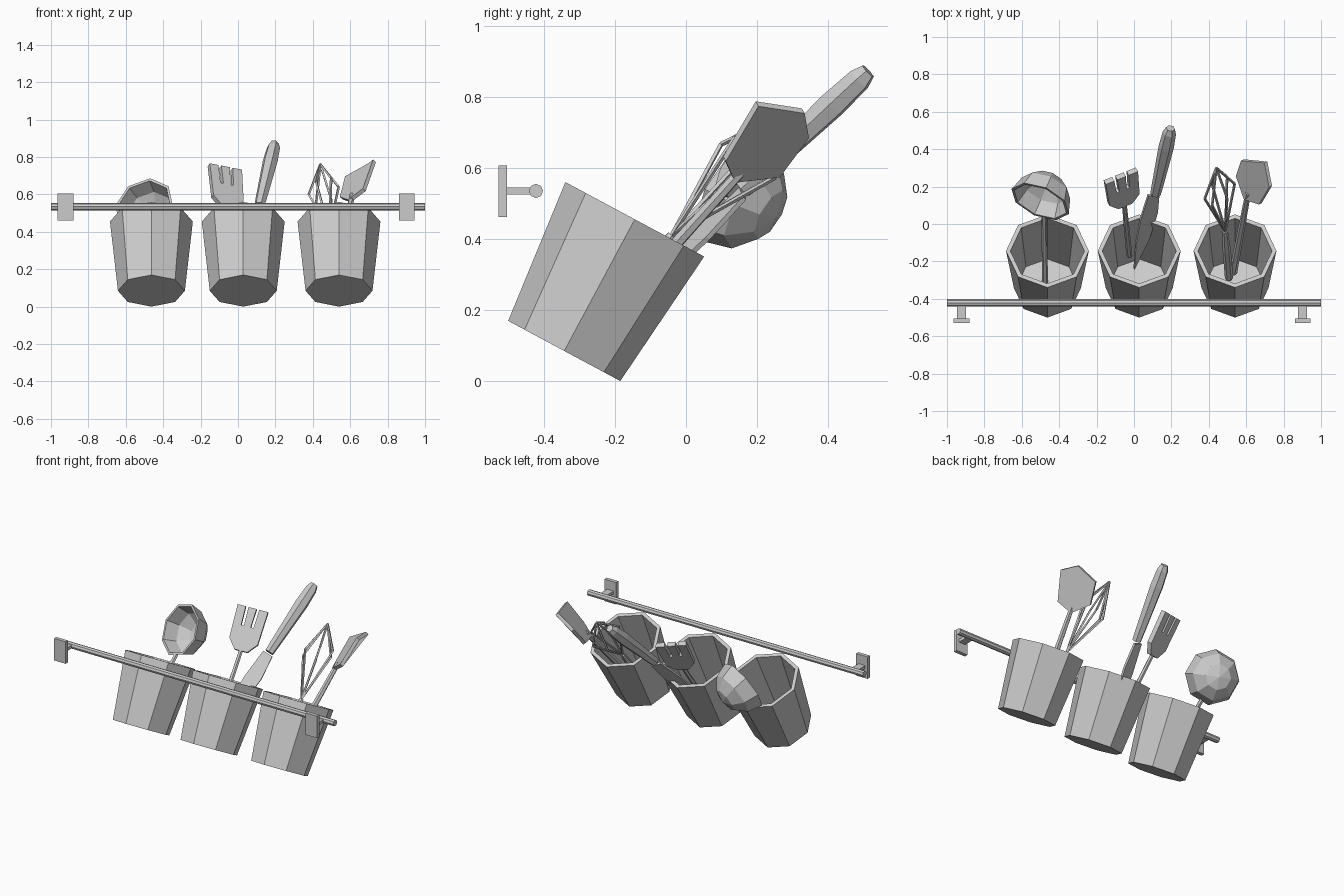
import bpy, bmesh, math
from mathutils import Matrix, Vector as V

if "Cube" in bpy.data.objects:
    bpy.data.objects.remove(bpy.data.objects["Cube"])


def finish(name, bm):
    bmesh.ops.remove_doubles(bm, verts=bm.verts, dist=0.0005)
    bmesh.ops.recalc_face_normals(bm, faces=bm.faces)
    me = bpy.data.meshes.new(name)
    bm.to_mesh(me)
    bm.free()
    ob = bpy.data.objects.new(name, me)
    bpy.context.collection.objects.link(ob)
    return ob


def lathe(bm, profile, n, mat):
    """Revolve (radius, height) pairs into n flat sides."""
    rings = [[bm.verts.new(mat @ V((r * math.cos(2 * math.pi * i / n),
                                    r * math.sin(2 * math.pi * i / n), z)))
              for i in range(n)] for r, z in profile]
    for a, b in zip(rings, rings[1:]):
        for i in range(n):
            j = (i + 1) % n
            bm.faces.new((a[i], a[j], b[j], b[i]))


def frame(origin, axis):
    return Matrix.Translation(origin) @ V(axis).to_track_quat('Z', 'Y').to_matrix().to_4x4()


def rod(bm, p, q, radii, n=6):
    p, q = V(p), V(q)
    length = (q - p).length
    pts = [(r, t * length) for t, r in radii]
    lathe(bm, [(0, 0)] + pts + [(0, length)], n, frame(p, q - p))


def slab(bm, pts, thick):
    """Thick plate from an outline of 3D points."""
    face = bm.faces.new([bm.verts.new(p) for p in pts])
    face.normal_update()
    nrm = face.normal.copy()
    bmesh.ops.translate(bm, verts=face.verts[:], vec=-nrm * thick / 2)
    ext = bmesh.ops.extrude_face_region(bm, geom=[face], use_keep_orig=True)
    verts = [e for e in ext['geom'] if isinstance(e, bmesh.types.BMVert)]
    bmesh.ops.translate(bm, verts=verts, vec=nrm * thick)


def box(bm, centre, size):
    m = Matrix.Translation(centre) @ Matrix.Diagonal((*size, 1))
    bmesh.ops.create_cube(bm, size=1, matrix=m)


def outline(origin, u, v, pts):
    u, v = V(u), V(v).normalized()
    u = (u - v * u.dot(v)).normalized()
    return [V(origin) + u * a + v * b for a, b in pts]


# wall rail
bm = bmesh.new()
rod(bm, (-1, -0.422, 0.535), (1, -0.422, 0.535), [(0, 0.02), (1, 0.02)], 8)
finish("rail", bm)

# wall brackets
for side, x in (("left", -0.922), ("right", 0.902)):
    bm = bmesh.new()
    box(bm, (x, -0.516, 0.534), (0.084, 0.024, 0.144))
    box(bm, (x, -0.467, 0.535), (0.048, 0.08, 0.02))
    finish("bracket_" + side, bm)

# tilted eight-sided cups
for i, x in enumerate((-0.463, 0.028, 0.54)):
    bm = bmesh.new()
    m = Matrix.Translation((x, -0.3425, 0.085)) @ Matrix.Rotation(math.radians(-28.2), 4, 'X')
    lathe(bm, [(0, 0), (0.179, 0), (0.2215, 0.42), (0.198, 0.42), (0.163, 0.025), (0, 0.025)], 8, m)
    finish(f"cup_{i + 1}", bm)

# ladle: open bowl and handle
bm = bmesh.new()
steps = [math.radians(a) for a in (0, 28, 58, 90)]
prof = [(0.167 * math.sin(a), -0.167 * math.cos(a)) for a in steps]
prof += [(0.152 * math.sin(a), -0.152 * math.cos(a)) for a in reversed(steps)]
lathe(bm, prof, 8, frame((-0.502, 0.12, 0.54), (-0.35, -0.8, 0.48)))
finish("ladle_bowl", bm)
bm = bmesh.new()
rod(bm, (-0.475, -0.31, 0.11), (-0.482, 0.05, 0.41), [(0, 0.016), (1, 0.014)])
finish("ladle_handle", bm)

# slotted fork: three-pronged head and handle
bm = bmesh.new()
pts = [(-0.04, 0), (0.04, 0), (0.088, 0.06), (0.094, 0.265), (0.04, 0.265), (0.036, 0.15),
       (0.019, 0.15), (0.023, 0.265), (-0.027, 0.265), (-0.023, 0.15), (-0.04, 0.15),
       (-0.044, 0.265), (-0.094, 0.265), (-0.088, 0.06)]
slab(bm, outline((-0.052, 0.105, 0.525), (0.17, 0.07, -0.03), (-0.02, 0.165, 0.235), pts), 0.03)
finish("fork_head", bm)
bm = bmesh.new()
rod(bm, (-0.025, -0.17, 0.19), (-0.052, 0.11, 0.535), [(0, 0.016), (1, 0.013)])
finish("fork_handle", bm)

# knife: blade down in the cup, faceted handle up
bm = bmesh.new()
axis = (0.195, 0.76, 0.75)
pts = [(0, 0), (0.045, 0.22), (0.055, 0.42), (0.035, 0.57), (-0.03, 0.57), (-0.04, 0.38), (-0.03, 0.2)]
slab(bm, outline((0, -0.24, 0.135), (0.8, 0.1, -0.4), axis, pts), 0.014)
finish("knife_blade", bm)
bm = bmesh.new()
rod(bm, (0.115, 0.16, 0.54), (0.195, 0.512, 0.872),
    [(0, 0.028), (0.12, 0.031), (0.72, 0.041), (0.93, 0.036), (1, 0.024)])
finish("knife_handle", bm)

# whisk: ring of bent wires on a handle
bm = bmesh.new()
neck, mid, tip = V((0.488, -0.04, 0.41)), V((0.458, 0.175, 0.62)), V((0.44, 0.3, 0.762))
e1, e2 = V((0.08, 0.04, 0.02)), V((0, -0.065, 0.065))
for i in range(6):
    a = i * math.pi / 3
    bend = mid + e1 * math.cos(a) + e2 * math.sin(a)
    rod(bm, neck, bend, [(0, 0.007), (1, 0.007)], 4)
    rod(bm, bend, tip, [(0, 0.007), (1, 0.007)], 4)
finish("whisk_wires", bm)
bm = bmesh.new()
rod(bm, (0.508, -0.29, 0.13), neck, [(0, 0.022), (0.6, 0.022), (1, 0.014)])
finish("whisk_handle", bm)

# spatula: angled blade and handle
bm = bmesh.new()
slab(bm, [(0.595, 0.135, 0.565), (0.675, 0.108, 0.625), (0.73, 0.2, 0.78), (0.705, 0.33, 0.76),
          (0.58, 0.342, 0.69), (0.552, 0.26, 0.58)], 0.022)
finish("spatula_blade", bm)
bm = bmesh.new()
rod(bm, (0.53, -0.26, 0.13), (0.61, 0.165, 0.6), [(0, 0.022), (1, 0.015)])
finish("spatula_handle", bm)
